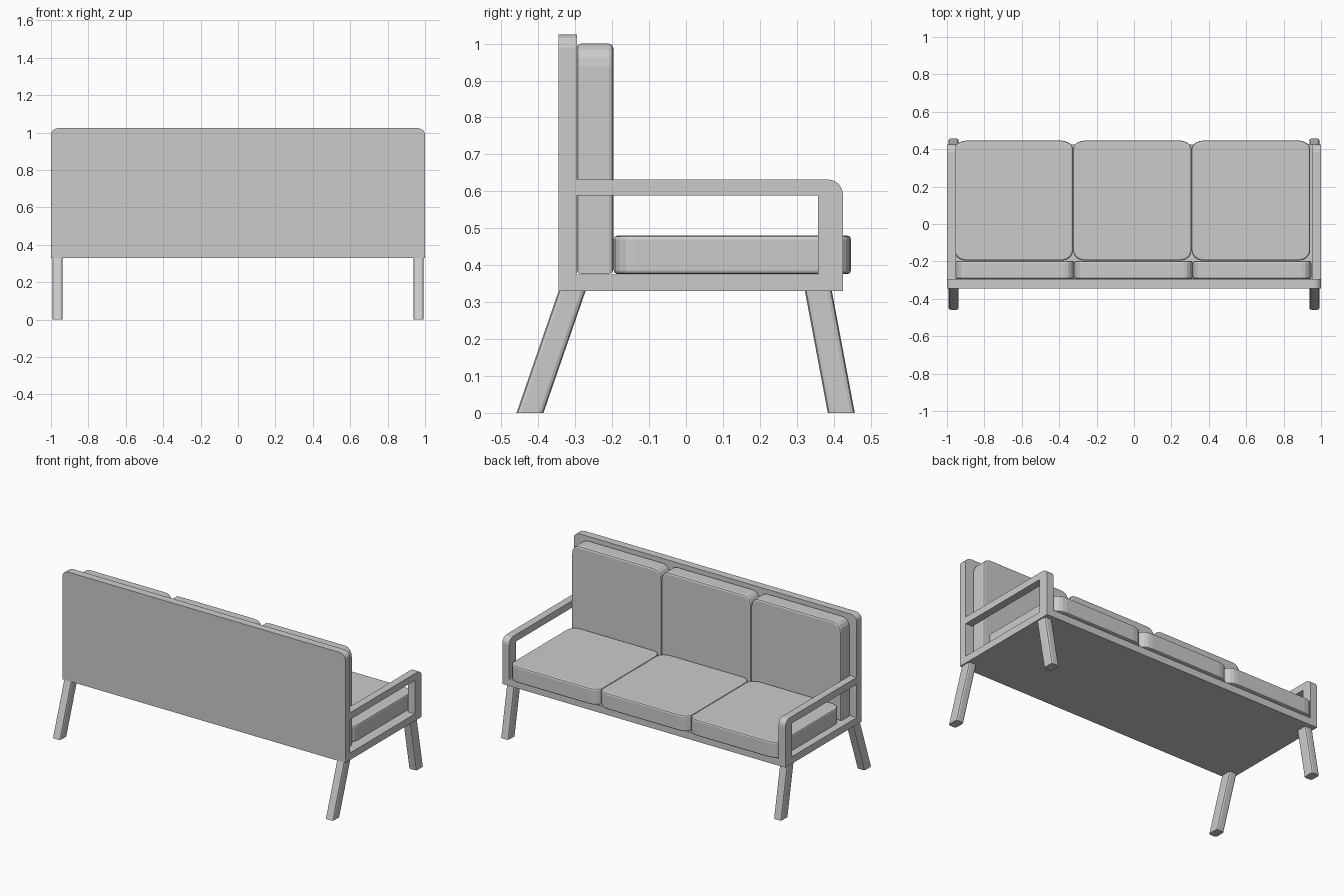
import bpy, bmesh
from math import cos, sin, pi

if "Cube" in bpy.data.objects:
    bpy.data.objects.remove(bpy.data.objects["Cube"])

AXES = {'x': (1, 2, 0), 'y': (0, 2, 1), 'z': (0, 1, 2)}


def prism(name, pts, axis, lo, hi, rim=0.0):
    """Extrude a 2D outline along an axis, optionally rounding both rims."""
    a, b, c = AXES[axis]
    bm = bmesh.new()
    rings = []
    for h in (lo, hi):
        ring = []
        for u, v in pts:
            co = [0, 0, 0]
            co[a], co[b], co[c] = u, v, h
            ring.append(bm.verts.new(co))
        rings.append(ring)
    caps = [bm.faces.new(r) for r in rings]
    n = len(pts)
    for i in range(n):
        j = (i + 1) % n
        bm.faces.new((rings[0][i], rings[0][j], rings[1][j], rings[1][i]))
    bmesh.ops.recalc_face_normals(bm, faces=bm.faces)
    if rim:
        edges = list({e for f in caps for e in f.edges})
        bmesh.ops.bevel(bm, geom=edges, offset=rim, segments=2, profile=0.5,
                        affect='EDGES', clamp_overlap=True)
    return finish(name, bm)


def finish(name, bm):
    me = bpy.data.meshes.new(name)
    bm.to_mesh(me)
    bm.free()
    ob = bpy.data.objects.new(name, me)
    bpy.context.collection.objects.link(ob)
    return ob


def rounded(u0, u1, v0, v1, top, bottom=(0, 0), seg=4):
    """Rectangle outline with elliptical corners, radii given as (ru, rv)."""
    pts = []
    for u, v, su, sv, (ru, rv), start in (
            (u1, v1, -1, -1, top, 0), (u0, v1, 1, -1, top, 1),
            (u0, v0, 1, 1, bottom, 2), (u1, v0, -1, 1, bottom, 3)):
        if not ru:
            pts.append((u, v))
            continue
        for i in range(seg + 1):
            t = (start + i / seg) * pi / 2
            pts.append((u + su * ru + ru * cos(t), v + sv * rv + rv * sin(t)))
    return pts


def mirror(ob):
    ob.modifiers.new("mirror", 'MIRROR').use_axis = (True, False, False)


# Back panel and seat base
prism("back_panel", rounded(-1, 1, 0.33, 1.025, (0.045, 0.035)), 'y', -0.345, -0.295)
prism("seat_base", rounded(-1, 1, -0.295, 0.425, (0, 0)), 'z', 0.33, 0.375)

# Armrests: top rail turning down into the front post
corner = [(0.385 + 0.04 * cos(t * pi / 8), 0.592 + 0.04 * sin(t * pi / 8)) for t in range(5)]
arm = [(0.357, 0.375), (0.425, 0.375)] + corner + [(-0.295, 0.632), (-0.295, 0.588), (0.357, 0.588)]
mirror(prism("armrest", arm, 'x', 0.952, 1.0))


# Splayed legs with chamfered edges
def leg(name, top_y, foot_y, x0=0.937, x1=0.992, d=0.073, ch=0.012):
    y0, y1 = foot_y, foot_y + d
    ob = prism(name, rounded(x0, x1, y0, y1, (ch, ch), (ch, ch), 2), 'z', 0, 0.33)
    for v in ob.data.vertices:
        v.co.y += (top_y - foot_y) * v.co.z / 0.33
    mirror(ob)


leg("rear_leg", -0.345, -0.459)
leg("front_leg", 0.322, 0.384)

# Three seat cushions and three back cushions
for i, x in enumerate((-0.643, -0.009, 0.625)):
    prism(f"seat_cushion_{i + 1}",
          rounded(x - 0.317, x + 0.317, -0.196, 0.447, (0.07, 0.045), (0.06, 0.055)),
          'z', 0.376, 0.48, 0.01)
    prism(f"back_cushion_{i + 1}",
          rounded(x - 0.311, x + 0.323, 0.376, 1.0, (0.05, 0.06)),
          'y', -0.296, -0.197, 0.012)
